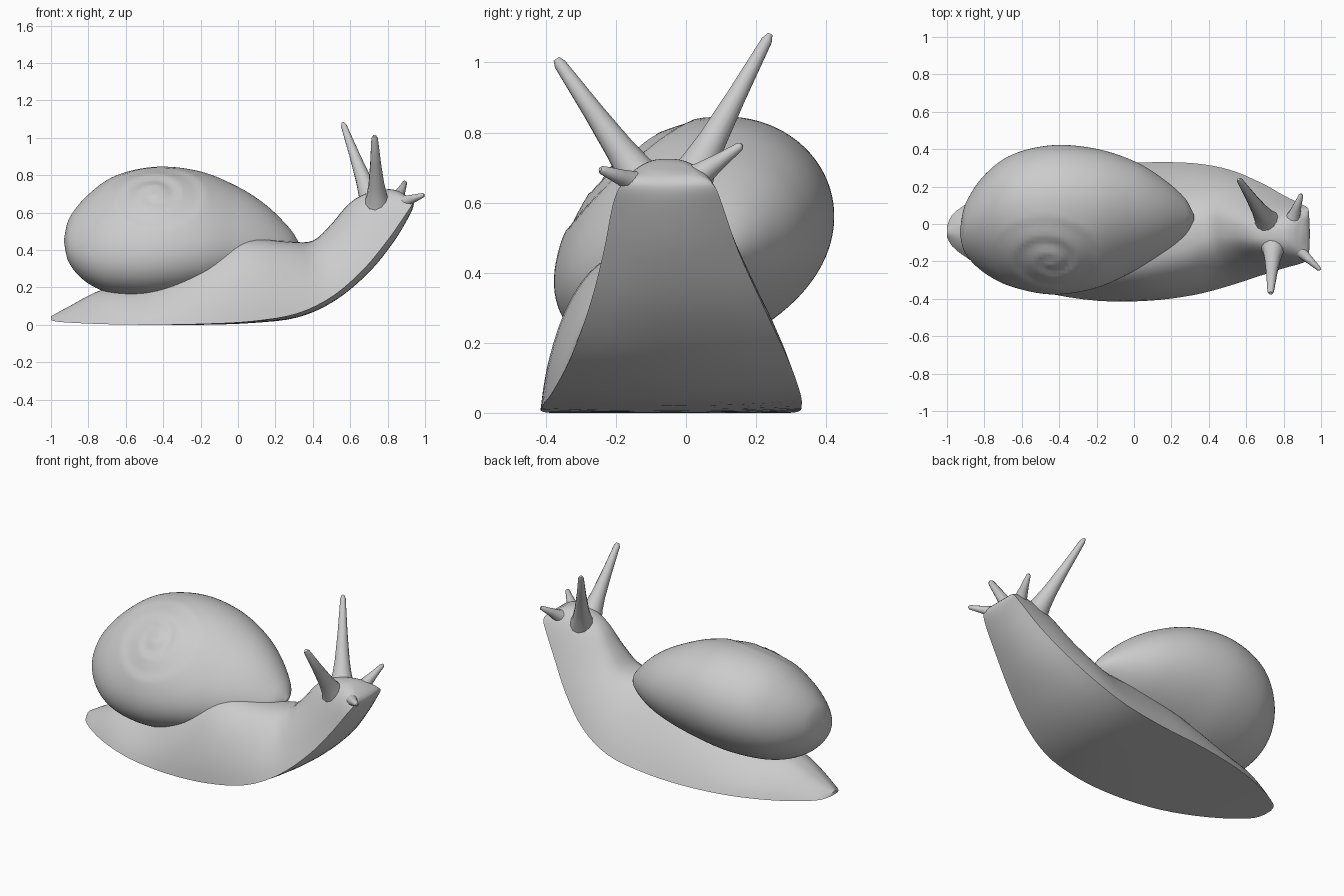
import bpy
import bmesh
from math import sin, cos, pi, atan2, radians, copysign
from mathutils import Vector

if "Cube" in bpy.data.objects:
    bpy.data.objects.remove(bpy.data.objects["Cube"], do_unlink=True)

clay = bpy.data.materials.new("pale grey")
clay.use_nodes = True
GREY = (0.6, 0.6, 0.6, 1)
clay.diffuse_color = GREY
clay.node_tree.nodes["Principled BSDF"].inputs["Base Color"].default_value = GREY


def smooth_rows(rows, steps):
    """Catmull-Rom interpolation through rows of numbers."""
    rows = [Vector(r) for r in rows]
    out = []
    for i in range(len(rows) - 1):
        a, b, c, d = (rows[max(0, min(len(rows) - 1, i + k))] for k in (-1, 0, 1, 2))
        for s in range(steps):
            t = s / steps
            out.append(b + (c - a) * t / 2 + (a - b * 2.5 + c * 2 - d / 2) * t * t
                       + (b * 1.5 - a / 2 - c * 1.5 + d / 2) * t ** 3)
    return out + [rows[-1]]


def loft(name, rings, angle=50):
    """Skin closed rings of points and cap both ends."""
    bm = bmesh.new()
    loops = [[bm.verts.new(p) for p in ring] for ring in rings]
    n = len(loops[0])
    for a, b in zip(loops, loops[1:]):
        for i in range(n):
            j = (i + 1) % n
            bm.faces.new((a[i], a[j], b[j], b[i]))
    bm.faces.new(loops[0])
    bm.faces.new(loops[-1])
    bmesh.ops.recalc_face_normals(bm, faces=bm.faces)
    mesh = bpy.data.meshes.new(name)
    bm.to_mesh(mesh)
    bm.free()
    mesh.materials.append(clay)
    obj = bpy.data.objects.new(name, mesh)
    bpy.context.collection.objects.link(obj)
    bpy.ops.object.select_all(action="DESELECT")
    obj.select_set(True)
    bpy.context.view_layer.objects.active = obj
    bpy.ops.object.shade_smooth_by_angle(angle=radians(angle))
    return obj


# Body: sole x, sole z, back x, back z, right edge y, left edge y, lean, sole bulge
body_rows = [
    (-1.0, .025, -1.0, .045, -.07, -.01, 0, 0),
    (-.95, .015, -.90, .10, -.14, .07, 0, 0),
    (-.76, .005, -.72, .19, -.26, .18, 0, 0),
    (-.50, 0, -.50, .22, -.36, .27, 0, 0),
    (-.20, 0, -.20, .38, -.41, .32, .05, .01),
    (.08, .01, .03, .46, -.41, .33, .08, .02),
    (.32, .04, .27, .445, -.38, .325, .05, .05),
    (.52, .13, .40, .45, -.33, .29, 0, .08),
    (.70, .28, .50, .54, -.275, .22, 0, .1),
    (.83, .44, .59, .645, -.235, .15, 0, .1),
    (.915, .58, .68, .70, -.21, .105, 0, .08),
    (.94, .645, .80, .725, -.185, .08, 0, .05),
    (.925, .675, .86, .715, -.14, .04, 0, 0),
]


def body_ring(row):
    sx, sz, bx, bz, lo, hi, lean, bulge = row
    mid, half = (lo + hi) / 2, (hi - lo) / 2
    ring = []
    for i in range(25):                     # rounded back
        t = pi * i / 24
        h = sin(t) if 0 < i < 24 else 0
        wide = copysign(abs(cos(t)) ** .75, cos(t)) * (1 - .28 * h)
        k = bulge + (1 - bulge) * h
        ring.append((sx + (bx - sx) * k, mid + half * wide - lean * h, sz + (bz - sz) * k))
    for i in range(1, 8):                   # sole, slightly rounded under the neck
        u = i / 4 - 1
        k = bulge * u * u
        ring.append((sx + (bx - sx) * k, mid + half * u, sz + (bz - sz) * k))
    return ring


loft("body", [body_ring(r) for r in smooth_rows(body_rows, 4)])

# Shell: x, bottom z, top z, right y, left y
shell_rows = [
    (-.93, .44, .46, -.06, -.03),
    (-.90, .33, .57, -.16, .11),
    (-.80, .23, .69, -.26, .26),
    (-.65, .175, .79, -.335, .37),
    (-.43, .165, .835, -.375, .42),
    (-.20, .20, .81, -.34, .40),
    (.0, .25, .73, -.25, .335),
    (.15, .30, .635, -.165, .245),
    (.27, .37, .52, -.07, .14),
    (.32, .43, .45, .02, .05),
]
centre = Vector((-.43, .02, .5))
axis = Vector((-.06, -.74, .67)).normalized()      # spire direction
side = Vector((1, 0, 0))
up = axis.cross(side)


def coil(p):
    """Step the spire whorls along a spiral."""
    d = (p - centre).normalized()
    a = d.angle(axis)
    turn = atan2(d.dot(up), d.dot(side)) / (2 * pi)
    f = (a / .36 - turn) % 1
    step = min(1 - f, f / .25) if f < .25 else 1 - f
    fade = max(0, 1 - a / .95)
    return p + d * (.02 * step * fade ** .5 + .015 * max(0, 1 - a / .35) - .02 * fade)


def shell_ring(row):
    x, z0, z1, y0, y1 = row
    ring = []
    for i in range(96):
        t = 2 * pi * i / 96
        full = 1 + .05 * sin(2 * t)         # tilted, fuller low right and high left
        dy = (y1 - y0) / 2 * cos(t)
        dz = (z1 - z0) / 2 * (sin(t) * full - .1 * cos(t) ** 2)
        ring.append(coil(Vector((x, (y0 + y1) / 2 + dy * full,
                                 (z0 + z1) / 2 + dz + .15 * dy))))
    return ring


loft("shell", [shell_ring(r) for r in smooth_rows(shell_rows, 10)], 60)


# Feelers: flared tapering stalks
def feeler(name, base, tip, r0, r1):
    base, tip = Vector(base), Vector(tip)
    d = (tip - base).normalized()
    u = d.orthogonal().normalized()
    v = d.cross(u)
    rings = []
    for t, k in ((0, 1.7), (.14, 1.15), (.3, .8), (.6, .42), (.96, .08), (1, -.15)):
        r = r1 + (r0 - r1) * k
        rings.append([base.lerp(tip, t) + (u * cos(a) + v * sin(a)) * r
                      for a in (2 * pi * i / 12 for i in range(12))])
    loft(name, rings)


feeler("left_eye_stalk", (.72, .0, .64), (.56, .24, 1.08), .05, .013)
feeler("right_eye_stalk", (.745, -.11, .64), (.73, -.37, 1.01), .05, .015)
feeler("left_feeler", (.84, .0, .65), (.895, .16, .765), .04, .01)
feeler("right_feeler", (.84, -.1, .64), (.995, -.245, .695), .04, .01)
